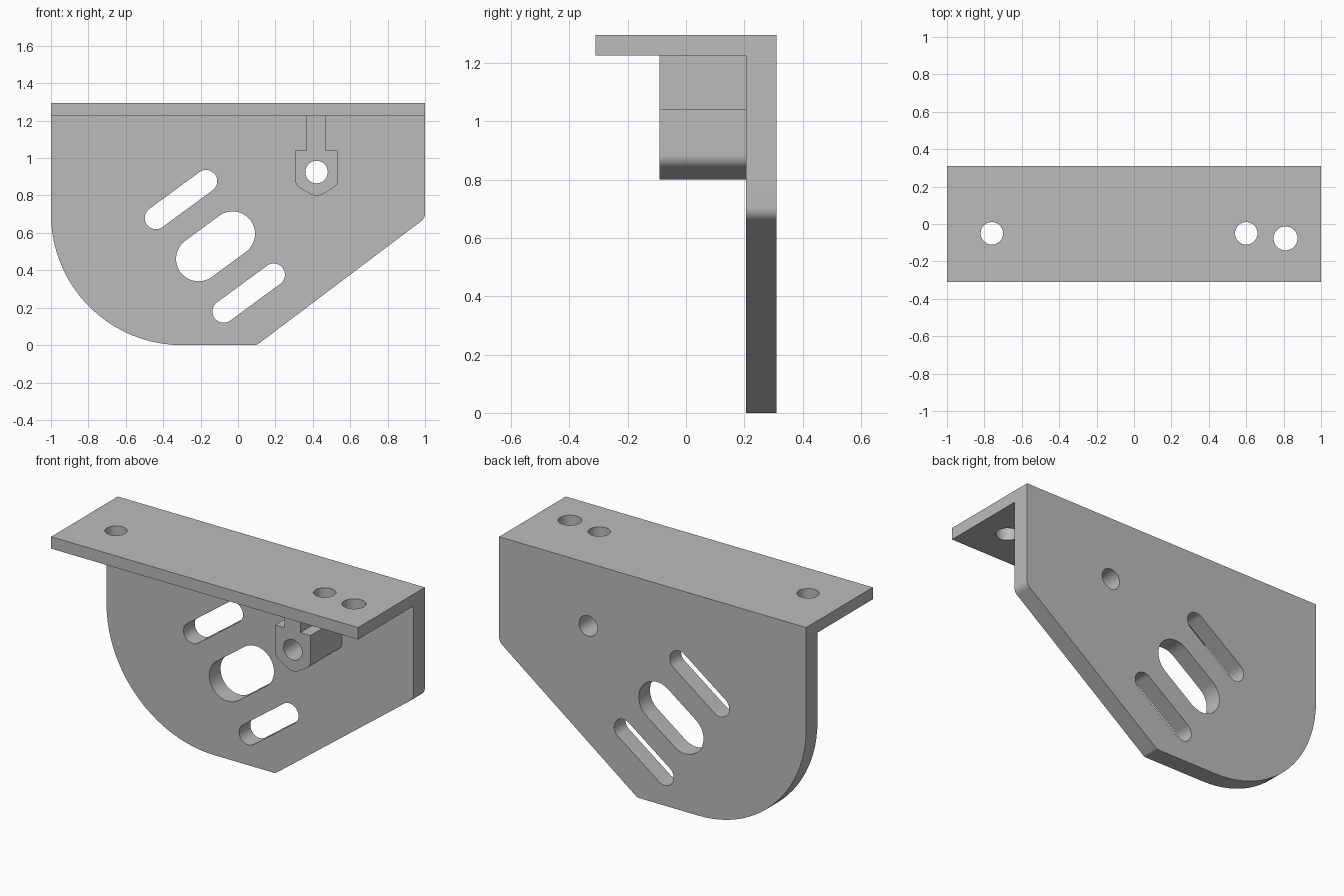
import bpy, bmesh, math
from mathutils import Matrix, Vector

cube = bpy.data.objects.get("Cube")
if cube:
    bpy.data.objects.remove(cube, do_unlink=True)

steel = bpy.data.materials.new("plain_grey")
steel.use_nodes = True
steel.diffuse_color = (0.5, 0.5, 0.5, 1)
steel.node_tree.nodes["Principled BSDF"].inputs["Base Color"].default_value = (0.5, 0.5, 0.5, 1)

# Directions in which a flat profile can be extruded
ALONG_X = Matrix(((0, 0, 1), (1, 0, 0), (0, 1, 0))).to_4x4()   # profile in (y, z)
ALONG_Y = Matrix(((1, 0, 0), (0, 0, -1), (0, 1, 0))).to_4x4()  # profile in (x, z)
ALONG_Z = Matrix.Identity(4)                                   # profile in (x, y)


def rounded(corners):
    """Polygon from (u, v, radius) corners, with arcs where radius > 0."""
    out = []
    for i, (u, v, r) in enumerate(corners):
        p = Vector((u, v))
        if not r:
            out.append(p)
            continue
        a = (Vector(corners[i - 1][:2]) - p).normalized()
        b = (Vector(corners[(i + 1) % len(corners)][:2]) - p).normalized()
        half = a.angle(b) / 2
        centre = p + (a + b).normalized() * r / math.sin(half)
        start = p + a * r / math.tan(half) - centre
        sweep = start.angle_signed(p + b * r / math.tan(half) - centre)
        steps = max(4, round(abs(sweep) / math.radians(4)))
        for k in range(steps + 1):
            t = -sweep * k / steps
            out.append(centre + Matrix.Rotation(t, 2) @ start)
    return out


def slot(u, v, r, half_length=0.0, angle=0.0, n=24):
    """Disc, or a round-ended slot when half_length > 0."""
    d = Vector((math.cos(angle), math.sin(angle))) * half_length
    out = []
    for side in (1, -1):
        for k in range(n + (1 if half_length else 0)):
            t = angle + math.pi * (k / n - 0.5 + (side < 0))
            out.append(Vector((u, v)) + d * side + Vector((math.cos(t), math.sin(t))) * r)
    return out


def prism(name, loops, axis, lo, hi):
    """Solid made by extruding closed loops (inner loops become holes)."""
    curve = bpy.data.curves.new(name, "CURVE")
    curve.dimensions = "2D"
    curve.fill_mode = "BOTH"
    curve.extrude = (hi - lo) / 2
    for loop in loops:
        s = curve.splines.new("POLY")
        s.points.add(len(loop) - 1)
        for point, p in zip(s.points, loop):
            point.co = (p[0], p[1], 0, 1)
        s.use_cyclic_u = True
    temp = bpy.data.objects.new(name, curve)
    bpy.context.collection.objects.link(temp)
    dg = bpy.context.evaluated_depsgraph_get()
    mesh = bpy.data.meshes.new_from_object(temp.evaluated_get(dg))
    bpy.data.objects.remove(temp, do_unlink=True)
    bpy.data.curves.remove(curve)

    shift = Vector((0, 0, (lo + hi) / 2))
    if axis is ALONG_Y:
        shift = -shift
    bm = bmesh.new()
    bm.from_mesh(mesh)
    bmesh.ops.remove_doubles(bm, verts=bm.verts, dist=1e-5)
    bm.transform(axis @ Matrix.Translation(shift))
    bmesh.ops.recalc_face_normals(bm, faces=bm.faces)
    bm.to_mesh(mesh)
    bm.free()
    obj = bpy.data.objects.new(name, mesh)
    bpy.context.collection.objects.link(obj)
    return obj


def combine(target, tool, operation):
    """Apply a boolean and discard the tool."""
    tool.hide_render = True
    mod = target.modifiers.new(operation.lower(), "BOOLEAN")
    mod.operation, mod.solver, mod.object = operation, "EXACT", tool
    dg = bpy.context.evaluated_depsgraph_get()
    mesh = bpy.data.meshes.new_from_object(target.evaluated_get(dg))
    target.modifiers.clear()
    target.data = mesh
    bpy.data.objects.remove(tool, do_unlink=True)


# Angle section: top flange and rear wall
section = [(-0.31, 1.225), (0.205, 1.225), (0.205, -0.1),
           (0.31, -0.1), (0.31, 1.295), (-0.31, 1.295)]
bracket = prism("angle_bracket", [section], ALONG_X, -1.1, 1.1)

# Wall silhouette with the three tilted slots
outline = rounded([(-1, 1.4, 0), (-1, 0, 0.7), (0.1, 0, 0.04),
                   (1, 0.678, 0.05), (1, 1.4, 0)])
tilt = math.radians(36.3)
slots = [slot(-0.305, 0.778, 0.06, 0.166, tilt),
         slot(-0.12, 0.528, 0.12, 0.113, tilt),
         slot(0.057, 0.278, 0.06, 0.166, tilt)]
combine(bracket, prism("wall_outline", [outline] + slots, ALONG_Y, -0.5, 0.5), "INTERSECT")

# Pivot boss hanging on a narrow stem under the flange
boss = rounded([(0.365, 1.26, 0), (0.365, 1.04, 0), (0.305, 1.04, 0),
                (0.305, 0.856, 0.05), (0.42, 0.788, 0.07), (0.535, 0.856, 0.05),
                (0.535, 1.04, 0), (0.47, 1.04, 0), (0.47, 1.26, 0)])
combine(bracket, prism("pivot_boss", [boss], ALONG_Y, -0.09, 0.25), "UNION")

# Pin hole through boss and wall, bolt holes through the flange
combine(bracket, prism("pin_hole", [slot(0.42, 0.925, 0.06)], ALONG_Y, -0.5, 0.5), "DIFFERENCE")
bolts = [slot(-0.76, -0.05, 0.06), slot(0.6, -0.05, 0.06), slot(0.81, -0.077, 0.064)]
combine(bracket, prism("bolt_holes", bolts, ALONG_Z, 1.1, 1.4), "DIFFERENCE")

# Finish
bracket.data.materials.clear()
bracket.data.materials.append(steel)
for face in bracket.data.polygons:
    face.material_index = 0
bpy.ops.object.select_all(action="DESELECT")
bracket.select_set(True)
bpy.context.view_layer.objects.active = bracket
bpy.ops.object.shade_smooth_by_angle(angle=math.radians(30))
